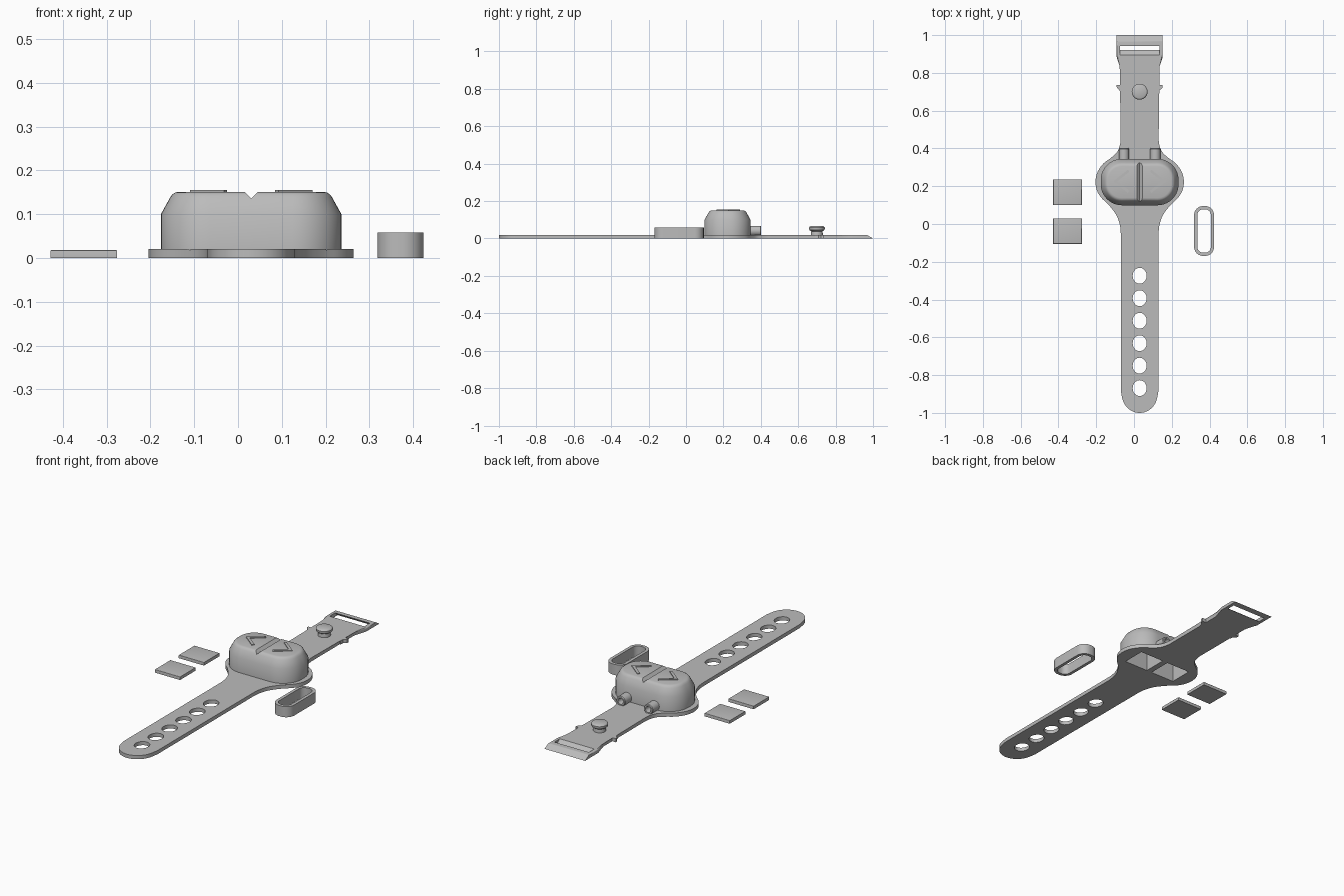
import bpy, bmesh, math
from math import cos, sin, pi

if "Cube" in bpy.data.objects:
    bpy.data.objects.remove(bpy.data.objects["Cube"])

CX, CY = 0.03, 0.222            # strap axis and case centre
mat = bpy.data.materials.new("plain_grey")
mat.diffuse_color = (0.5, 0.5, 0.5, 1)
mat.use_nodes = True
mat.node_tree.nodes["Principled BSDF"].inputs["Base Color"].default_value = mat.diffuse_color


def loft(name, rings, bevel=0.0, closed=False):
    """Skin equal-length rings; cap the ends, or join last to first when closed."""
    bm = bmesh.new()
    vr = [[bm.verts.new(p) for p in r] for r in rings]
    n = len(vr[0])
    pairs = list(zip(vr, vr[1:])) + ([(vr[-1], vr[0])] if closed else [])
    for a, b in pairs:
        for i in range(n):
            j = (i + 1) % n
            bm.faces.new((a[i], a[j], b[j], b[i]))
    if not closed:
        bm.faces.new(vr[0][::-1])
        top = bm.faces.new(vr[-1])
        if bevel:
            bmesh.ops.bevel(bm, geom=list(top.edges), offset=bevel, segments=3,
                            profile=0.5, affect='EDGES', clamp_overlap=True)
    bmesh.ops.recalc_face_normals(bm, faces=bm.faces)
    me = bpy.data.meshes.new(name)
    bm.to_mesh(me)
    bm.free()
    me.materials.append(mat)
    ob = bpy.data.objects.new(name, me)
    bpy.context.collection.objects.link(ob)
    return ob


def at(pts, z):
    return [(x, y, z) for x, y in pts]


def prism(name, pts, z0, z1, bevel=0.0):
    return loft(name, [at(pts, z0), at(pts, z1)], bevel)


def ellipse(x, y, rx, ry, n=32):
    return [(x + rx * cos(2 * pi * i / n), y + ry * sin(2 * pi * i / n)) for i in range(n)]


def rounded(x, y, hx, hy, r, seg=10):
    pts = []
    for k, (sx, sy) in enumerate(((1, 1), (-1, 1), (-1, -1), (1, -1))):
        for i in range(seg + 1):
            a = (k + i / seg) * pi / 2
            pts.append((x + sx * (hx - r) + r * cos(a), y + sy * (hy - r) + r * sin(a)))
    return pts


def box(x, y, hx, hy):
    return [(x - hx, y - hy), (x + hx, y - hy), (x + hx, y + hy), (x - hx, y + hy)]


def smooth_curve(p, steps=5):
    """Catmull-Rom through the points."""
    out = []
    for i in range(1, len(p) - 2):
        for s in range(steps):
            t = s / steps
            out.append(tuple(0.5 * (2 * b + (c - a) * t + (2 * a - 5 * b + 4 * c - d) * t * t
                             + (3 * b - a - 3 * c + d) * t ** 3)
                       for a, b, c, d in zip(*p[i - 1:i + 3])))
    return out


def cut(ob, cutters):
    bpy.context.view_layer.objects.active = ob
    for c in cutters:
        m = ob.modifiers.new("cut", 'BOOLEAN')
        m.object, m.operation, m.solver = c, 'DIFFERENCE', 'EXACT'
        bpy.ops.object.modifier_apply(modifier=m.name)


# Strap with flared case plate and wedge-shaped buckle end (half outline, mirrored)
half = [(0.095 * sin(a), -0.9 - 0.1 * cos(a)) for a in (pi / 2 * i / 12 for i in range(1, 12))]
half += [(0.1, -0.88)]
half += smooth_curve([(.1, -.1), (.1, -.05), (.106, 0), (.125, .05), (.163, .1), (.204, .14),
                      (.227, .18), (.234, .227), (.223, .275), (.192, .32), (.152, .35),
                      (.12, .38), (.104, .42), (.1, .46), (.1, .5)])
half += [(.1, .81), (.106, .835), (.122, .885), (.122, 1.0)]
outline = [(CX, -1.0)] + [(CX + w, y) for w, y in half] + [(CX - w, y) for w, y in half[::-1]]
top = [(x, .968 if y > .99 else y, .02) for x, y in outline]
strap = loft("strap", [at(outline, 0), top], bevel=0.005)

# Cutters: adjustment holes, slanted buckle slot, battery pockets, case groove
holes = [prism("hole_cutter", ellipse(CX, -.274 - .119 * i, .037, .042), -.05, .05)
         for i in range(6)]
slot_prof = [(.87, .06), (.945, -.02), (.985, -.02), (.905, .06)]
slot_prof = [(.945, -.02), (.985, -.02), (.92, .04), (.87, .04)]
slot = loft("slot_cutter", [[(x, y, z) for y, z in slot_prof] for x in (CX - .104, CX + .104)])
pockets = [prism("pocket_cutter", box(CX + s * .088, CY, .072, .064), -.03, .115)
           for s in (-1, 1)]
groove_prof = [(CX, .136), (CX + .03, .166), (CX - .03, .166)]
groove = loft("groove_cutter", [[(x, y, z) for x, z in groove_prof] for y in (0, .5)])

# Case: rounded body with sloping shoulder
case = loft("case", [at(rounded(CX, CY, .206 - d, .123 - d, .112 - d), z) for d, z in
                     ((0, .012), (0, .1), (.021, .138), (.026, .145), (.032, .149), (.04, .151))])

cut(strap, holes + [slot] + pockets)
cut(case, pockets + [groove])
for c in holes + [slot, groove] + pockets:
    bpy.data.objects.remove(c)

# Raised arrow marks on the two halves of the case, and side nubs on the strap
for s, side in ((-1, "left"), (1, "right")):
    arrow = [(.14, 0), (.062, .062), (.055, .05), (.117, 0), (.055, -.05), (.062, -.062)]
    prism(side + "_arrow", [(CX + s * x, CY + .004 + y) for x, y in arrow], .145, .155)
    nub = [(.095, .735), (.122, .735), (.121, .722), (.106, .708), (.104, .69), (.095, .69)]
    prism(side + "_nub", [(CX + s * x, y) for x, y in nub], 0, .02)

    # Hollow tubes behind the case
    tube = [(.027, .3), (.027, .398), (.024, .402), (.016, .402), (.015, .398), (.015, .345),
            (.001, .345)]
    loft(side + "_tube", [[(x, y, z) for x, z in ellipse(CX + s * .083, .041, r, r)]
                          for r, y in tube])

# Clasp stud
stud = [(.032, .01), (.032, .024), (.03, .038), (.04, .045), (.042, .05), (.042, .058),
        (.038, .064), (.034, .066)]
loft("clasp_stud", [at(ellipse(CX, .7, r, r), z) for r, z in stud])

# Strap keeper loop
outer, inner = rounded(.371, -.037, .053, .132, .048), rounded(.371, -.037, .036, .115, .031)
loft("keeper_loop", [at(outer, 0), at(outer, .058), at(inner, .058), at(inner, 0)], closed=True)

# Battery pocket lids
for i, y in enumerate((.168, -.038)):
    prism("pocket_lid_%d" % (i + 1), box(-.352, y, .076, .067), 0, .018, bevel=.003)

# Smooth shading with sharp edges kept
for ob in bpy.data.objects:
    ob.select_set(True)
bpy.context.view_layer.objects.active = strap
bpy.ops.object.shade_smooth_by_angle(angle=math.radians(30))
